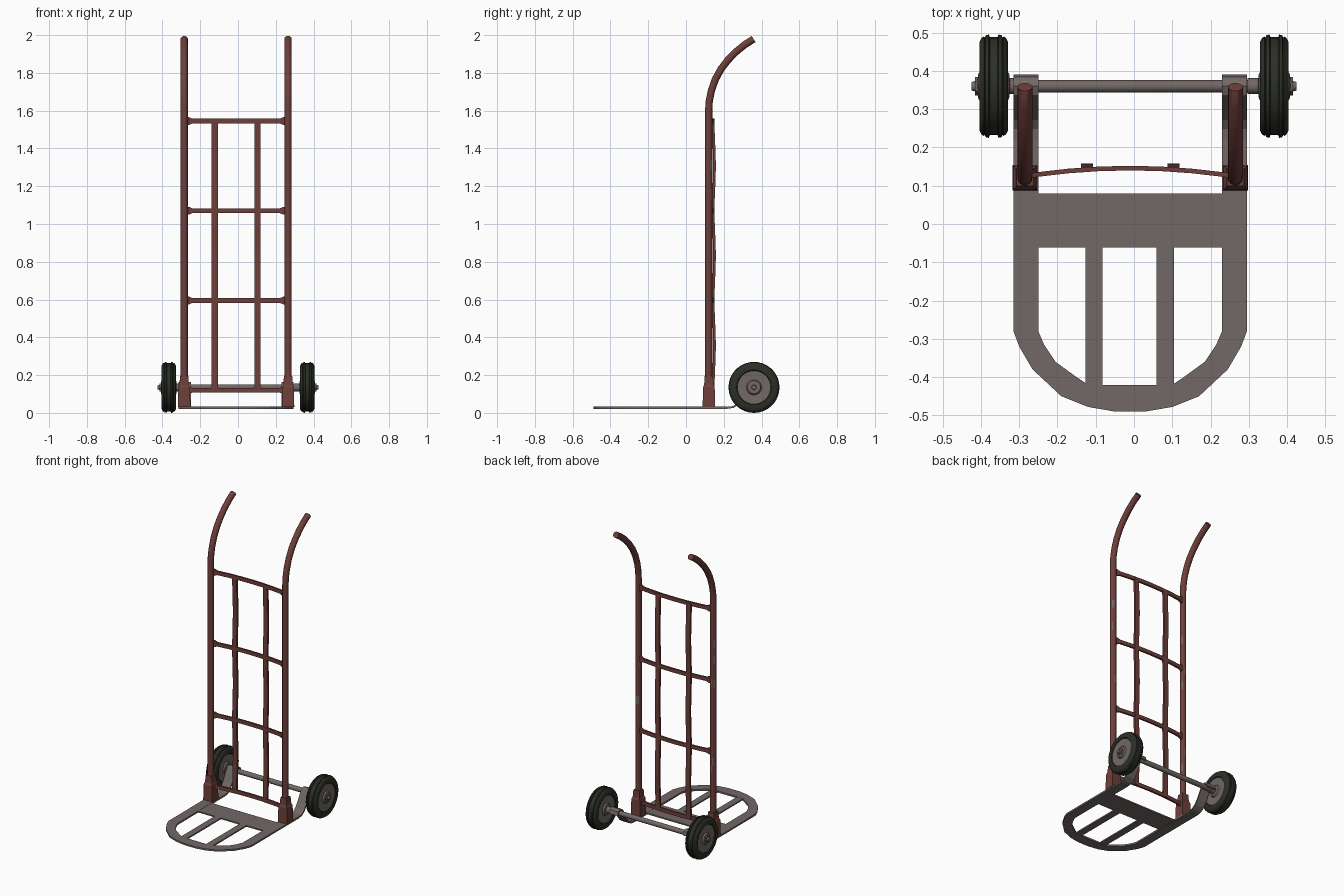
import bpy, bmesh, math, random
from mathutils import Vector, Matrix

cube = bpy.data.objects.get("Cube")
if cube:
    bpy.data.objects.remove(cube, do_unlink=True)

CX = -0.01          # centre line of the frame
AXLE_Y, AXLE_Z = 0.36, 0.135
random.seed(4)


def material(name, rgb):
    m = bpy.data.materials.new(name)
    m.use_nodes = True
    m.diffuse_color = (*rgb, 1)
    m.node_tree.nodes["Principled BSDF"].inputs["Base Color"].default_value = (*rgb, 1)
    return m


RUST = material("rust red paint", (0.155, 0.05, 0.042))
STEEL = material("worn grey steel", (0.17, 0.14, 0.132))
RUBBER = material("dark rubber", (0.025, 0.029, 0.02))


def finish(name, bm, mats, smooth=False):
    bmesh.ops.recalc_face_normals(bm, faces=bm.faces)
    me = bpy.data.meshes.new(name)
    bm.to_mesh(me)
    bm.free()
    for m in mats:
        me.materials.append(m)
    ob = bpy.data.objects.new(name, me)
    bpy.context.collection.objects.link(ob)
    if smooth:
        bpy.ops.object.select_all(action='DESELECT')
        ob.select_set(True)
        bpy.context.view_layer.objects.active = ob
        bpy.ops.object.shade_smooth_by_angle(angle=math.radians(40))
    return ob


def strip(name, side_a, side_b, thick, mat):
    """Flat bar between two matching edge lines."""
    bm = bmesh.new()
    a = [bm.verts.new(p) for p in side_a]
    b = [bm.verts.new(p) for p in side_b]
    for i in range(len(a) - 1):
        bm.faces.new((a[i], a[i + 1], b[i + 1], b[i]))
    ob = finish(name, bm, [mat])
    mod = ob.modifiers.new("thickness", 'SOLIDIFY')
    mod.thickness, mod.offset = thick, 0
    return ob


def lathe(name, profile, mats, n=32, x=0, y=AXLE_Y, z=AXLE_Z, flip=1, smooth=True):
    """Spin (x, radius) points about a line along x."""
    bm = bmesh.new()
    rings = []
    for px, r in profile:
        rings.append([bm.verts.new((x + flip * px, y + r * math.cos(k * math.tau / n),
                                    z + r * math.sin(k * math.tau / n))) for k in range(n)])
    for r0, r1 in zip(rings, rings[1:]):
        for k in range(n):
            bm.faces.new((r0[k], r0[(k + 1) % n], r1[(k + 1) % n], r1[k]))
    bm.faces.new(rings[0])
    bm.faces.new(rings[-1])
    return finish(name, bm, mats, smooth)


# Toe plate hoop, mirrored about the centre line
outer = [(-.315, .22), (-.315, -.28), (-.3, -.32), (-.265, -.38), (-.19, -.45), (-.12, -.478), (-.05, -.49)]
inner = [(-.25, .22), (-.25, -.28), (-.235, -.315), (-.205, -.36), (-.15, -.4), (-.12, -.42), (-.05, -.42)]
PLATE_Z = 0.027


def hoop(pts):
    full = pts + [(2 * CX - px, py) for px, py in reversed(pts)]
    return [(px, py, PLATE_Z) for px, py in full]


strip("toe_plate_hoop", hoop(outer), hoop(inner), 0.011, STEEL)


def flat(name, x0, x1, y0, y1):
    strip(name, [(x0, y0, PLATE_Z), (x0, y1, PLATE_Z)],
          [(x1, y0, PLATE_Z), (x1, y1, PLATE_Z)], 0.009, STEEL)


flat("toe_plate_crosspiece", -.252, .232, -.062, .08)
flat("toe_plate_right_bar", -.127, -.082, -.425, -.06)
flat("toe_plate_left_bar", .059, .105, -.425, -.06)

# Arms that rise from the plate and hook over the axle
arm = [(.22, .027), (.25, .031), (.275, .048), (.3, .082), (.325, .128), (.34, .15),
       (.36, .158), (.38, .15), (.386, .128)]
for side, s in (("left", 1), ("right", -1)):
    c = CX + s * .2725
    strip(side + "_axle_arm", [(c - .0325, y, z) for y, z in arm],
          [(c + .0325, y, z) for y, z in arm], 0.01, STEEL)

# Axle and its end fittings
lathe("axle", [(-.425, .011), (-.405, .016), (.405, .016), (.425, .011)], [STEEL], 16)

# Wheels: grooved tread, shoulders and a grey hub disc
half = [(.01, .128), (.013, .135), (.021, .133), (.023, .127), (.026, .13), (.032, .126),
        (.0375, .115), (.0375, .092), (.033, .088), (.031, .04), (.04, .034), (.042, .02)]
profile = [(-px, r) for px, r in reversed(half)] + half
for side, s in (("left", 1), ("right", -1)):
    w = lathe(side + "_wheel", profile, [RUBBER, STEEL], 36, x=s * .3665)
    for p in w.data.polygons:
        mid = p.center
        if math.hypot(mid.y - AXLE_Y, mid.z - AXLE_Z) < 0.0895:
            p.material_index = 1
    lathe(side + "_axle_nut", [(.402, .024), (.415, .024)], [STEEL], 6, flip=s, smooth=False)
    lathe(side + "_axle_collar", [(.296, .021), (.326, .021)], [STEEL], 12, flip=s)

# Upright rails sweeping back into handles
path = [(.12, .04 + i * .052) for i in range(31)]
path += [(.123, 1.65), (.134, 1.705), (.155, 1.765), (.185, 1.82), (.222, 1.868),
         (.265, 1.912), (.312, 1.95), (.358, 1.979)]
N, R = 14, 0.0195
for side, s in (("left", 1), ("right", -1)):
    c = CX + s * .275
    bm = bmesh.new()
    rings = []
    for i, (y, z) in enumerate(path):
        y0, z0 = path[max(i - 1, 0)]
        y1, z1 = path[min(i + 1, len(path) - 1)]
        t = Vector((0, y1 - y0, z1 - z0)).normalized()
        u, v = Vector((1, 0, 0)), t.cross(Vector((1, 0, 0)))
        rings.append([bm.verts.new(Vector((c, y, z)) + R * (u * math.cos(k * math.tau / N)
                      + v * math.sin(k * math.tau / N))) for k in range(N)])
    for r0, r1 in zip(rings, rings[1:]):
        for k in range(N):
            bm.faces.new((r0[k], r0[(k + 1) % N], r1[(k + 1) % N], r1[k]))
    bm.faces.new(rings[0])
    tip = bmesh.ops.inset_region(bm, faces=[bm.faces.new(rings[-1])], thickness=.006, depth=.005)
    rail = finish(side + "_rail_and_handle", bm, [RUST, STEEL], True)
    # Bare metal chips on the rear faces
    for p in rail.data.polygons:
        if p.normal.y > .3 and .3 < p.center.z < 1.4 and random.random() < .05:
            p.material_index = 1

    # Tapered socket at the foot of the rail
    bm = bmesh.new()
    levels = []
    for z, h in ((.03, .033), (.135, .031), (.15, .025), (.195, .022)):
        levels.append([bm.verts.new((c + a * h, .121 + b * h, z))
                       for a, b in ((-1, -1), (1, -1), (1, 1), (-1, 1))])
    for r0, r1 in zip(levels, levels[1:]):
        for k in range(4):
            bm.faces.new((r0[k], r0[(k + 1) % 4], r1[(k + 1) % 4], r1[k]))
    bm.faces.new(levels[0])
    bm.faces.new(levels[-1])
    finish(side + "_rail_socket", bm, [RUST])


# Bowed cross bars with flared ends
def bow(t):
    return .125 + .021 * (1 - t * t)


for n, z in enumerate((.12, .595, 1.07, 1.545)):
    ts = [-1, -.93, -.86, -.6, -.3, 0, .3, .6, .86, .93, 1]
    hs = [.021 if abs(t) > .9 else .0125 for t in ts]
    strip(f"cross_bar_{n + 1}", [(CX + .27 * t, bow(t), z - h) for t, h in zip(ts, hs)],
          [(CX + .27 * t, bow(t), z + h) for t, h in zip(ts, hs)], .012, RUST)

# Vertical slats, bulging slightly between the cross bars
for side, s in (("left", 1), ("right", -1)):
    c = CX + s * .113
    zs = [.11 + i * 1.44 / 24 for i in range(25)]
    ys = [.144 + .007 * math.sin((z - .12) / .475 * math.pi) ** 2 for z in zs]
    strip(side + "_slat", [(c - .016, y, z) for y, z in zip(ys, zs)],
          [(c + .016, y, z) for y, z in zip(ys, zs)], .014, RUST)
